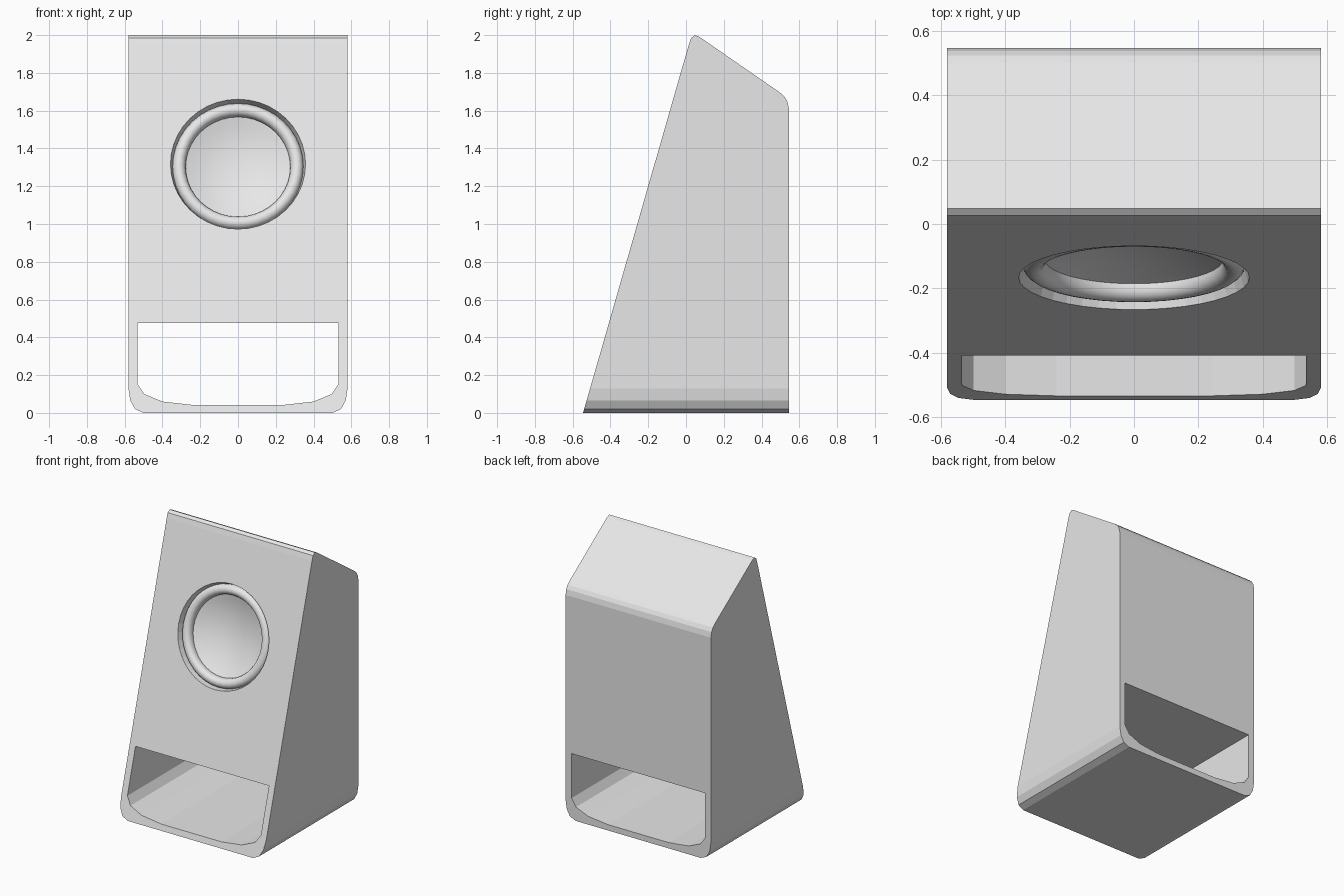
import bpy, bmesh, math
from mathutils import Matrix, Vector

cube = bpy.data.objects.get("Cube")
if cube:
    bpy.data.objects.remove(cube)

grey = bpy.data.materials.new("light grey")
grey.use_nodes = True
grey.diffuse_color = (0.8, 0.8, 0.8, 1)
grey.node_tree.nodes["Principled BSDF"].inputs["Base Color"].default_value = (0.8, 0.8, 0.8, 1)


def finish(name, bm):
    bmesh.ops.recalc_face_normals(bm, faces=bm.faces)
    mesh = bpy.data.meshes.new(name)
    bm.to_mesh(mesh)
    bm.free()
    mesh.materials.append(grey)
    obj = bpy.data.objects.new(name, mesh)
    bpy.context.collection.objects.link(obj)
    return obj


def prism(name, points, axis, half):
    """Extrude a 2D outline along x (outline is y, z) or y (outline is x, z)."""
    bm = bmesh.new()
    place = (lambda u, v: (-half, u, v)) if axis == 0 else (lambda u, v: (u, -half, v))
    face = bm.faces.new([bm.verts.new(place(u, v)) for u, v in points])
    moved = bmesh.ops.extrude_face_region(bm, geom=[face])["geom"]
    shift = Vector((2 * half, 0, 0) if axis == 0 else (0, 2 * half, 0))
    bmesh.ops.translate(bm, vec=shift, verts=[v for v in moved if isinstance(v, bmesh.types.BMVert)])
    return finish(name, bm)


def mirrored(points):
    return points + [(-x, z) for x, z in reversed(points)]


def lathe(name, profile, steps=40):
    """Spin a (radius, height) profile about the speaker axis."""
    bm = bmesh.new()
    verts = [bm.verts.new((r, 0, h)) for r, h in profile]
    edges = [bm.edges.new(pair) for pair in zip(verts, verts[1:])]
    bmesh.ops.spin(bm, geom=verts + edges, cent=(0, 0, 0), axis=(0, 0, 1),
                   angle=math.tau, steps=steps)
    bmesh.ops.remove_doubles(bm, verts=bm.verts, dist=0.0005)
    bm.transform(speaker_frame)
    return finish(name, bm)


def cut(target, tool, operation):
    mod = target.modifiers.new(tool.name, 'BOOLEAN')
    mod.operation, mod.object, mod.solver = operation, tool, 'EXACT'
    tool.hide_render = True
    bpy.context.view_layer.objects.active = target
    bpy.ops.object.modifier_apply(modifier=mod.name)
    bpy.data.objects.remove(tool)


# Sloping front panel and the speaker's place on it
slope = math.atan2(0.56, 1.95)
centre_z = 1.317
speaker_frame = (Matrix.Translation((0, -0.545 + centre_z * math.tan(slope), centre_z))
                 @ Matrix.Rotation(math.pi / 2 - slope, 4, 'X'))

# Cabinet: wedge side profile trimmed by a front outline with round lower corners
cabinet = prism("cabinet", [
    (-0.545, 0), (0.015, 1.95), (0.027, 1.985), (0.048, 2), (0.072, 1.99),
    (0.5, 1.694), (0.522, 1.674), (0.537, 1.648), (0.545, 1.61), (0.545, 0)], 0, 0.7)
outline = prism("outline_trim", mirrored([
    (0.58, 2.2), (0.58, 0.13), (0.57, 0.065), (0.545, 0.02), (0.5, 0)]), 1, 1)
cut(cabinet, outline, 'INTERSECT')

# Open port running through the base
port = prism("port_cutter", mirrored([
    (0.533, 0.477), (0.533, 0.155), (0.497, 0.1), (0.4, 0.06), (0.24, 0.042)]), 1, 1)
cut(cabinet, port, 'DIFFERENCE')

# Round recess with a slightly tapered wall
recess = lathe("recess_cutter", [
    (0, 0.05), (0.37, 0.05), (0.345, -0.05), (0.345, -0.2), (0, -0.2)])
cut(cabinet, recess, 'DIFFERENCE')

# Rolled rubber-like surround
roll = [(0.312 + 0.035 * math.cos(a), -0.05 + 0.038 * math.sin(a))
        for a in (math.pi * i / 8 for i in range(9))]
surround = lathe("speaker_surround", roll + [(0.277, -0.062)])

# Shallow concave dish
dish = lathe("speaker_dish", [(0.278 * (1 - i / 8), -0.06 - 0.06 * (1 - (1 - i / 8) ** 2))
                              for i in range(9)])

for part in (surround, dish):
    bpy.ops.object.select_all(action='DESELECT')
    part.select_set(True)
    bpy.context.view_layer.objects.active = part
    bpy.ops.object.shade_smooth_by_angle(angle=math.radians(35))
